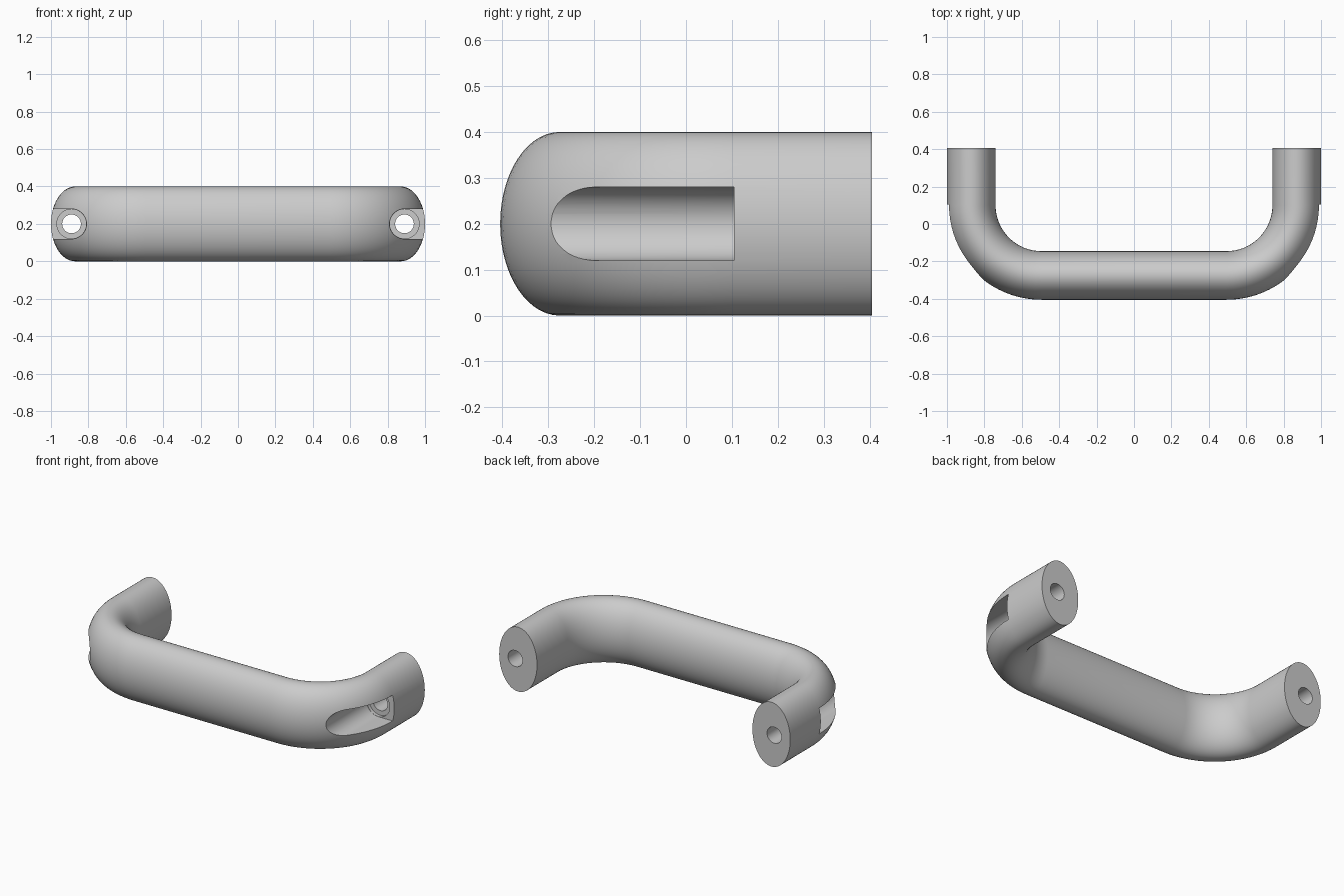
import bpy, bmesh
from math import sin, cos, pi, radians

if "Cube" in bpy.data.objects:
    bpy.data.objects.remove(bpy.data.objects["Cube"])

HOLE_X, MID_Z = 0.89, 0.2


def make_object(name, bm):
    bmesh.ops.recalc_face_normals(bm, faces=bm.faces)
    mesh = bpy.data.meshes.new(name)
    bm.to_mesh(mesh)
    bm.free()
    obj = bpy.data.objects.new(name, mesh)
    bpy.context.collection.objects.link(obj)
    return obj


def loft(name, rings):
    """Skin closed rings of points and cap both ends."""
    bm = bmesh.new()
    rings = [[bm.verts.new(p) for p in ring] for ring in rings]
    n = len(rings[0])
    for a, b in zip(rings, rings[1:]):
        for i in range(n):
            j = (i + 1) % n
            bm.faces.new((a[i], a[j], b[j], b[i]))
    bm.faces.new(rings[0][::-1])
    bm.faces.new(rings[-1])
    return make_object(name, bm)


def prism_y(name, outline, y0, y1):
    return loft(name, [[(x, y, z) for x, z in outline] for y in (y0, y1)])


def arc(cx, r, a0, a1, n):
    return [(cx + r * cos(radians(a0 + (a1 - a0) * i / n)),
             MID_Z + r * sin(radians(a0 + (a1 - a0) * i / n))) for i in range(n + 1)]


# U-shaped path: position plus outward direction
R, CX, CY, STEPS = 0.375, 0.495, 0.10, 20
right = [(CX + R, 0.405, 1, 0)]
for i in range(STEPS + 1):
    t = pi / 2 * i / STEPS
    right.append((CX + R * cos(t), CY - R * sin(t), cos(t), -sin(t)))
path = right + [(-x, y, -dx, dy) for x, y, dx, dy in reversed(right)]

# Oval grip swept along the path
N = 56
oval = [(0.13 * cos(2 * pi * i / N), 0.2 * sin(2 * pi * i / N)) for i in range(N)]
handle = loft("pull_handle", [[(x + u * dx, y + u * dy, MID_Z + v) for u, v in oval]
                              for x, y, dx, dy in path])

# Screw access slot, screw head seat and through hole at each leg
slot = arc(HOLE_X, 0.08, 90, 270, 24) + [(1.2, MID_Z - 0.08), (1.2, MID_Z + 0.08)]
cuts = [("slot", slot, 0.105),
        ("seat", arc(HOLE_X, 0.0785, 0, 352.5, 47), 0.125),
        ("hole", arc(HOLE_X, 0.05, 0, 348.75, 31), 0.6)]
cutters = []
for s, side in ((1, "right"), (-1, "left")):
    for kind, outline, end in cuts:
        start = -0.6 if kind == "slot" else 0.0
        if kind == "hole":
            start = 0.02
        cutter = prism_y(f"{side}_{kind}_cutter",
                         [(s * x, z) for x, z in outline], start, end)
        cutter.hide_render = True
        cutters.append(cutter)
        mod = handle.modifiers.new(cutter.name, 'BOOLEAN')
        mod.operation, mod.solver, mod.object = 'DIFFERENCE', 'EXACT', cutter

# Bake the cuts, then smooth while keeping the cut edges sharp
bpy.context.view_layer.update()
baked = bpy.data.meshes.new_from_object(
    handle.evaluated_get(bpy.context.evaluated_depsgraph_get()))
handle.modifiers.clear()
handle.data = baked
for cutter in cutters:
    bpy.data.objects.remove(cutter)
bpy.ops.object.select_all(action='DESELECT')
handle.select_set(True)
bpy.context.view_layer.objects.active = handle
bpy.ops.object.shade_smooth_by_angle(angle=radians(30))
